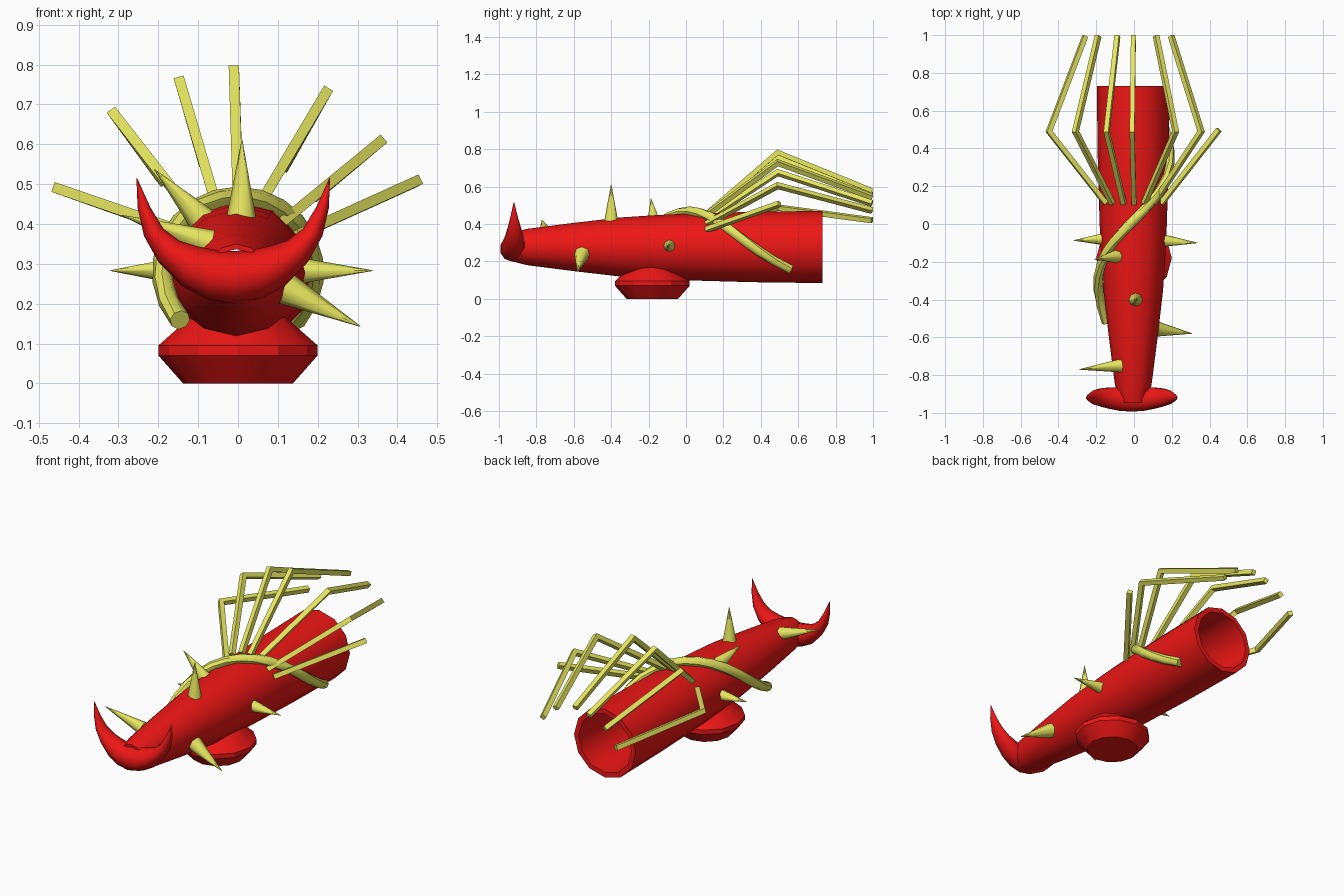
import bpy, bmesh, math
from mathutils import Vector

if "Cube" in bpy.data.objects:
    bpy.data.objects.remove(bpy.data.objects["Cube"])


def material(name, rgb):
    m = bpy.data.materials.new(name)
    m.diffuse_color = (*rgb, 1)
    m.use_nodes = True
    m.node_tree.nodes["Principled BSDF"].inputs["Base Color"].default_value = m.diffuse_color
    return m


RED = material("red", (0.85, 0.008, 0.008))
YELLOW = material("yellow", (0.8, 0.8, 0.12))


def finish(name, bm, mat, smooth=None):
    bmesh.ops.remove_doubles(bm, verts=bm.verts, dist=1e-5)
    bmesh.ops.recalc_face_normals(bm, faces=bm.faces)
    me = bpy.data.meshes.new(name)
    bm.to_mesh(me)
    bm.free()
    me.materials.append(mat)
    ob = bpy.data.objects.new(name, me)
    bpy.context.collection.objects.link(ob)
    if smooth:
        bpy.ops.object.select_all(action='DESELECT')
        ob.select_set(True)
        bpy.context.view_layer.objects.active = ob
        bpy.ops.object.shade_smooth_by_angle(angle=math.radians(smooth))
    return ob


def loft(rings, closed=False, caps=True):
    """Skin a list of equal-length point rings."""
    bm = bmesh.new()
    vs = [[bm.verts.new(p) for p in r] for r in rings]
    n = len(vs[0])
    for i in range(len(vs) if closed else len(vs) - 1):
        a, b = vs[i], vs[(i + 1) % len(vs)]
        for j in range(n):
            k = (j + 1) % n
            bm.faces.new((a[j], a[k], b[k], b[j]))
    if caps and not closed:
        bm.faces.new(vs[0])
        bm.faces.new(vs[-1])
    return bm


def circle(n, r, phase=0.0):
    return [(r * math.cos(phase + math.tau * i / n),
             r * math.sin(phase + math.tau * i / n)) for i in range(n)]


# Hollow tapering body, open at both ends
CZ = 0.277
outer = [(-0.945, 0.073), (-0.85, 0.097), (-0.6, 0.129), (-0.35, 0.158),
         (-0.15, 0.171), (0, 0.178), (0.35, 0.188), (0.73, 0.193)]
inner = [(0.73, 0.165), (0.35, 0.16), (0, 0.15), (-0.35, 0.132),
         (-0.6, 0.104), (-0.85, 0.075), (-0.945, 0.06)]
rings = [[(x - 0.004, y, CZ + z) for x, z in circle(12, r)] for y, r in outer + inner]
finish("body_tube", loft(rings, closed=True), RED, 40)

# Faceted round pedestal
foot = [(0, 0.138), (0.07, 0.2), (0.095, 0.2), (0.17, 0.115)]
rings = [[(x, y - 0.18, z) for x, y in circle(12, r)] for z, r in foot]
finish("pedestal", loft(rings), RED, 25)

# Crescent horn: lower edge, upper edge, y centre and half depth per station
half = [((0, 0.2), (0, 0.332), -0.93, 0.066),
        ((0.07, 0.213), (0.045, 0.335), -0.927, 0.066),
        ((0.13, 0.245), (0.09, 0.344), -0.922, 0.06),
        ((0.188, 0.305), (0.135, 0.358), -0.918, 0.05),
        ((0.224, 0.37), (0.175, 0.388), -0.918, 0.037),
        ((0.24, 0.44), (0.208, 0.442), -0.919, 0.02),
        ((0.243, 0.515), (0.241, 0.515), -0.92, 0.002)]
stations = [((-a[0], a[1]), (-b[0], b[1]), y, h) for a, b, y, h in half[:0:-1]] + half
rings = []
for lo, up, y, h in stations:
    lo, up = Vector((lo[0] - 0.012, y, lo[1])), Vector((up[0] - 0.012, y, up[1]))
    mid, arm = (lo + up) / 2, (up - lo) / 2
    rings.append([mid + arm * c + Vector((0, h * s, 0)) for c, s in circle(10, 1)])
finish("crescent_horn", loft(rings), RED, 45)

# Spikes: base, tip, base radius
spikes = [((0.008, -0.40, 0.40), (0.01, -0.40, 0.612), 0.04),
          ((0.115, -0.555, 0.24), (0.307, -0.58, 0.143), 0.042),
          ((-0.07, -0.75, 0.35), (-0.292, -0.77, 0.422), 0.036),
          ((0.155, -0.088, 0.283), (0.337, -0.10, 0.283), 0.033),
          ((-0.155, -0.08, 0.283), (-0.32, -0.087, 0.283), 0.033),
          ((-0.09, -0.172, 0.41), (-0.21, -0.187, 0.537), 0.036)]
for i, (base, tip, r) in enumerate(spikes):
    base, tip = Vector(base), Vector(tip)
    axis = tip - base
    bm = bmesh.new()
    bmesh.ops.create_cone(bm, cap_ends=True, segments=8, radius1=r, radius2=0.001,
                          depth=axis.length)
    rot = axis.to_track_quat('Z', 'Y').to_matrix().to_4x4()
    bmesh.ops.transform(bm, matrix=rot, verts=bm.verts)
    bmesh.ops.translate(bm, vec=(base + tip) / 2, verts=bm.verts)
    finish(f"spike_{i + 1}", bm, YELLOW, 50)

# Diagonal band wrapped over the body
path = []
for i in range(17):
    a = -130 + 260 * i / 16
    y = 0.02 + 0.0033 * a + 0.11 * (a / 130) ** 3
    t = math.radians(a)
    path.append(Vector((0.19 * math.sin(t), y, 0.28 + 0.188 * math.cos(t))))
rings = []
for i, p in enumerate(path):
    t = (path[min(i + 1, 16)] - path[max(i - 1, 0)]).normalized()
    out = Vector((p.x, 0, p.z - 0.28)).normalized()
    out = (out - t * out.dot(t)).normalized()
    side = t.cross(out)
    rings.append([p + out * u + side * v for u, v in circle(8, 0.026)])
finish("wrapped_band", loft(rings), YELLOW, 45)

# Fan of bent square struts with mitred knees; the last one has no outer half
W = 0.013
struts = [[(-0.15, 0.11, 0.385), (-0.45, 0.49, 0.488), (-0.258, 0.995, 0.42)],
          [(-0.115, 0.11, 0.425), (-0.31, 0.49, 0.675), (-0.19, 0.995, 0.51)],
          [(-0.055, 0.11, 0.45), (-0.145, 0.49, 0.755), (-0.088, 0.995, 0.558)],
          [(0, 0.11, 0.455), (-0.01, 0.49, 0.783), (-0.003, 0.995, 0.578)],
          [(0.055, 0.11, 0.45), (0.22, 0.49, 0.728), (0.117, 0.995, 0.545)],
          [(0.105, 0.11, 0.40), (0.355, 0.49, 0.605), (0.197, 0.995, 0.472)],
          [(0.145, 0.11, 0.37), (0.45, 0.50, 0.508)]]
for i, pts in enumerate(struts):
    pts = [Vector(p) for p in pts]
    dirs = [(b - a).normalized() for a, b in zip(pts, pts[1:])]
    if len(dirs) == 2:
        side = dirs[0].cross(dirs[1]).normalized()
    else:
        side = dirs[0].cross(Vector((0.9, 0, 0.45))).normalized()
    rings = []
    for k, p in enumerate(pts):
        d0, d1 = dirs[max(k - 1, 0)], dirs[min(k, len(dirs) - 1)]
        t = (d0 + d1).normalized()
        up = side.cross(t) / t.dot(d0)
        rings.append([p + (side * u + up * v) * W
                      for u, v in ((1, 1), (-1, 1), (-1, -1), (1, -1))])
    finish(f"strut_{i + 1}", loft(rings), YELLOW)
